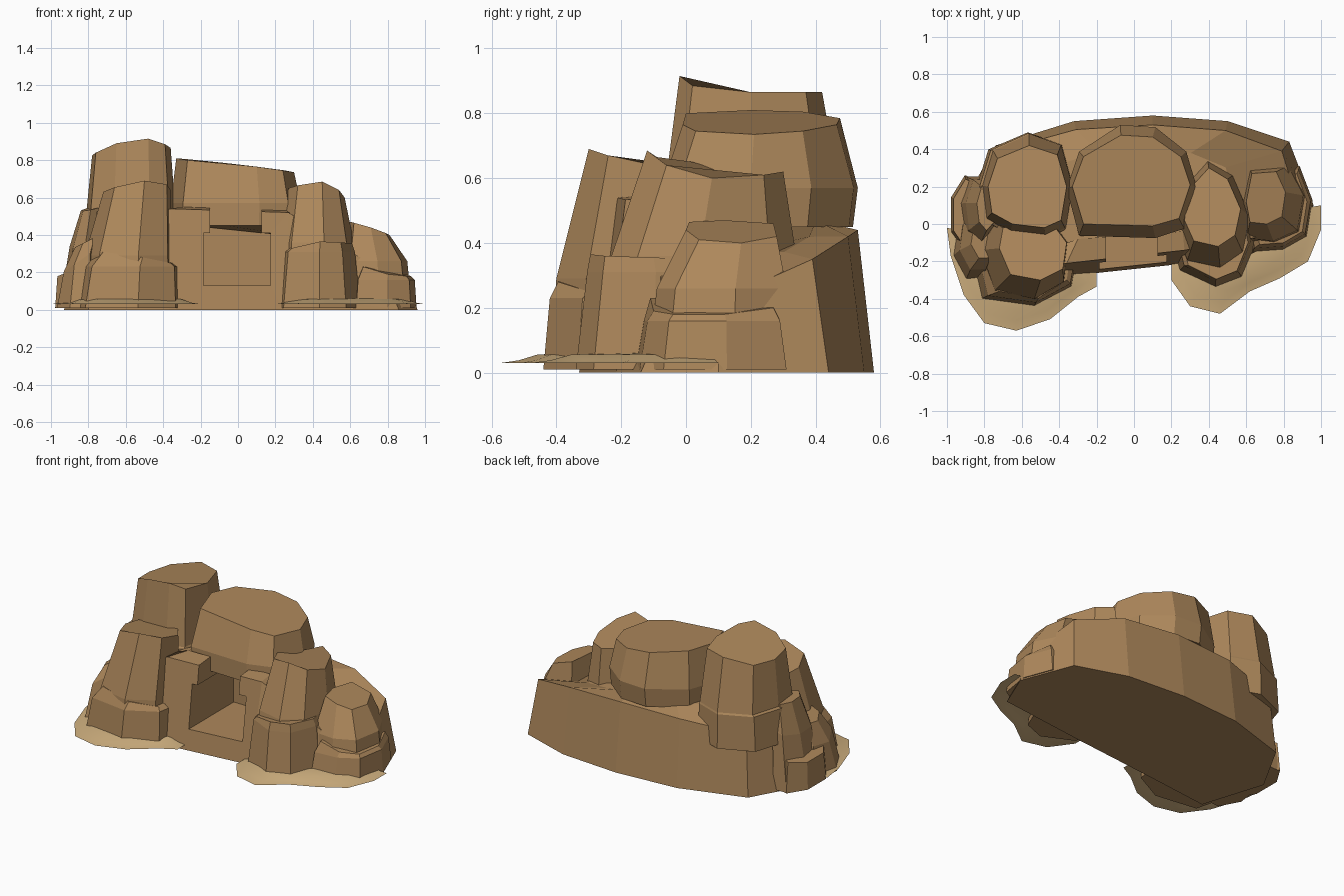
import bpy, bmesh, math, random

random.seed(4)


def material(name, rgb):
    m = bpy.data.materials.new(name)
    m.diffuse_color = (*rgb, 1)
    return m


ROCK = material("brown rock", (0.42, 0.245, 0.105))
SAND = material("pale sand", (0.62, 0.43, 0.21))


def make(name, verts, faces, mat):
    me = bpy.data.meshes.new(name)
    me.from_pydata(verts, [], faces)
    bm = bmesh.new()
    bm.from_mesh(me)
    bmesh.ops.recalc_face_normals(bm, faces=bm.faces)
    bm.to_mesh(me)
    bm.free()
    me.materials.append(mat)
    ob = bpy.data.objects.new(name, me)
    bpy.context.collection.objects.link(ob)
    return ob


def loft(name, rings, mat=ROCK):
    """Closed solid through rings of equal point count."""
    n = len(rings[0])
    faces = [list(range(n)), [(len(rings) - 1) * n + i for i in range(n)]]
    for k in range(len(rings) - 1):
        for i in range(n):
            j = (i + 1) % n
            faces.append([k * n + i, k * n + j, (k + 1) * n + j, (k + 1) * n + i])
    return make(name, [p for r in rings for p in r], faces, mat)


def rock(name, n, turn, *rings):
    """Each ring: centre x, y, radius x, y, height, slope in x, slope in y."""
    wob = [1.05 + random.uniform(-0.05, 0.05) for _ in range(n)]
    out = []
    for cx, cy, rx, ry, z, sx, sy in rings:
        ring = []
        for i in range(n):
            a = math.radians(turn) + 2 * math.pi * i / n
            dx, dy = rx * wob[i] * math.cos(a), ry * wob[i] * math.sin(a)
            ring.append((cx + dx, cy + dy, z + sx * dx + sy * dy))
        out.append(ring)
    return loft(name, out)


def boulder(name, top, *lower):
    """Top outline, then lower rings: height, left, right, front, back limits."""
    xs, ys = [p[0] for p in top], [p[1] for p in top]
    x0, x1, y0, y1 = min(xs), max(xs), min(ys), max(ys)
    rings = [top]
    for z, l, r, f, b in lower:
        rings.append([(l + (x - x0) / (x1 - x0) * (r - l), f + (y - y0) / (y1 - y0) * (b - f), z)
                      for x, y, _ in top])
    return loft(name, rings)


def carve(ob, x0, x1, z0, z1):
    """Cut a cave box running in from the front."""
    y0, y1 = -0.6, 0.22
    box = loft("cave_cutter", [[(x0, y0, z), (x1, y0, z), (x1, y1, z), (x0, y1, z)] for z in (z0, z1)])
    box.hide_render = True
    mod = ob.modifiers.new("cave", 'BOOLEAN')
    mod.operation, mod.solver, mod.object = 'DIFFERENCE', 'EXACT', box
    bpy.context.view_layer.objects.active = ob
    bpy.ops.object.modifier_apply(modifier="cave")
    bpy.data.objects.remove(box)


# Main mound: straight front, rounded back
foot = [(-0.8, -0.33), (-0.37, -0.28), (0.24, -0.215), (0.86, -0.14), (0.96, 0.1), (0.83, 0.44), (0.5, 0.55),
        (0.1, 0.58), (-0.32, 0.55), (-0.74, 0.42), (-0.93, 0.08)]
crest = [(-0.72, -0.23, 0.45), (-0.36, -0.21, 0.54), (0.27, -0.14, 0.52), (0.78, -0.05, 0.2), (0.88, 0.1, 0.22),
         (0.79, 0.39, 0.35), (0.49, 0.5, 0.42), (0.1, 0.53, 0.44), (-0.31, 0.505, 0.43), (-0.71, 0.395, 0.39),
         (-0.81, 0.08, 0.38)]
inner = [(0.62 * x, 0.1 + 0.7 * (y - 0.1), 0.47 - 0.25 * max(0, 0.62 * x - 0.1)) for x, y, z in crest]
inner[1], inner[2] = (-0.3, -0.08, 0.55), (0.26, -0.04, 0.53)
mound = loft("mound", [[(x, y, 0) for x, y in foot], crest, inner])

# Stepped cave opening
carve(mound, -0.185, 0.175, 0.13, 0.41)
carve(mound, -0.15, 0.125, 0.40, 0.62)

# Middle boulder forming the cave roof
boulder("middle_boulder",
        [(-0.33, 0.2, 0.81), (-0.27, 0.36, 0.805), (-0.07, 0.475, 0.785), (0.1, 0.465, 0.765),
         (0.25, 0.36, 0.745), (0.3, 0.21, 0.735), (0.24, 0.03, 0.745), (0.1, -0.01, 0.765), (-0.27, 0.0, 0.8)],
        (0.57, -0.36, 0.335, -0.075, 0.53), (0.45, -0.355, 0.33, -0.075, 0.515))

# Left cluster
boulder("tall_left_boulder",
        [(-0.78, 0.2, 0.825), (-0.73, 0.35, 0.83), (-0.56, 0.42, 0.865), (-0.41, 0.37, 0.865),
         (-0.36, 0.2, 0.865), (-0.39, 0.02, 0.885), (-0.48, -0.02, 0.915), (-0.65, 0.0, 0.89), (-0.76, 0.06, 0.84)],
        (0.53, -0.81, -0.335, -0.07, 0.48), (0.52, -0.825, -0.33, -0.08, 0.485), (0.30, -0.84, -0.32, -0.08, 0.49))
boulder("front_left_boulder",
        [(-0.72, -0.13, 0.63), (-0.70, -0.02, 0.62), (-0.42, -0.02, 0.64), (-0.36, -0.1, 0.64),
         (-0.38, -0.24, 0.67), (-0.50, -0.30, 0.69), (-0.66, -0.27, 0.655)],
        (0.29, -0.82, -0.35, -0.40, 0.03), (0.01, -0.85, -0.34, -0.42, 0.05))
boulder("front_left_ledge",
        [(-0.76, -0.17, 0.31), (-0.70, 0.0, 0.31), (-0.42, 0.0, 0.27), (-0.335, -0.14, 0.25),
         (-0.36, -0.30, 0.25), (-0.51, -0.395, 0.28), (-0.72, -0.36, 0.31)],
        (0.23, -0.83, -0.31, -0.42, 0.0), (0.01, -0.87, -0.30, -0.44, 0.0))
rock("left_side_boulder", 7, 15,
     (-0.85, 0.07, 0.105, 0.20, 0.01, 0, 0),
     (-0.82, 0.08, 0.08, 0.17, 0.36, 0.3, 0.1),
     (-0.79, 0.09, 0.05, 0.12, 0.54, 0.2, 0.05))
rock("left_low_boulder", 7, 40,
     (-0.85, -0.12, 0.115, 0.19, 0.01, 0, 0),
     (-0.835, -0.10, 0.095, 0.155, 0.27, 0.7, 0),
     (-0.80, -0.08, 0.07, 0.11, 0.37, 0.5, 0))
rock("left_foot_stone", 7, 0,
     (-0.88, 0.05, 0.10, 0.20, 0.01, 0, 0),
     (-0.88, 0.05, 0.088, 0.18, 0.21, 0.35, 0))

# Right cluster
boulder("front_right_boulder",
        [(0.27, 0.02, 0.65), (0.29, 0.18, 0.60), (0.40, 0.30, 0.62), (0.50, 0.24, 0.61), (0.57, 0.08, 0.60),
         (0.54, -0.06, 0.64), (0.45, -0.12, 0.685), (0.32, -0.09, 0.665)],
        (0.36, 0.22, 0.62, -0.23, 0.34), (0.01, 0.20, 0.645, -0.29, 0.35))
boulder("front_right_ledge",
        [(0.26, -0.1, 0.33), (0.30, 0.05, 0.34), (0.58, 0.05, 0.35), (0.61, -0.1, 0.355),
         (0.55, -0.25, 0.36), (0.44, -0.295, 0.365), (0.29, -0.22, 0.33)],
        (0.31, 0.235, 0.625, -0.305, 0.07), (0.01, 0.205, 0.655, -0.34, 0.08))
boulder("right_boulder",
        [(0.60, 0.12, 0.47), (0.63, 0.27, 0.46), (0.76, 0.28, 0.42), (0.81, 0.17, 0.40),
         (0.79, 0.04, 0.41), (0.71, 0.0, 0.44), (0.62, 0.01, 0.465)],
        (0.26, 0.57, 0.905, -0.09, 0.31), (0.01, 0.57, 0.93, -0.12, 0.32))
boulder("right_foot_boulder",
        [(0.66, 0.1, 0.235), (0.70, 0.27, 0.21), (0.87, 0.27, 0.20), (0.925, 0.12, 0.18),
         (0.90, -0.04, 0.18), (0.80, -0.10, 0.19), (0.67, -0.11, 0.23)],
        (0.16, 0.63, 0.945, -0.13, 0.29), (0.01, 0.62, 0.955, -0.155, 0.31))


# Sand aprons: thin sheets rising gently to the rocks
def apron(name, outer, cx, cy):
    n = len(outer)
    verts = []
    for t, z in ((0, 0.03), (0.12, 0.038), (0.25, 0.056), (0.5, 0.06)):
        verts += [(x + (cx - x) * t, y + (cy - y) * t, z) for x, y in outer]
    faces = [[k * n + i, k * n + i + 1, k * n + n + i + 1, k * n + n + i] for k in range(3) for i in range(n - 1)]
    ob = make(name, verts, faces, SAND)
    if ob.data.polygons[0].normal.z < 0:
        ob.data.flip_normals()
    ob.data.polygons.foreach_set("use_smooth", [True] * len(ob.data.polygons))


apron("left_sand", [(-1, -0.02), (-0.98, -0.17), (-0.91, -0.38), (-0.8, -0.53), (-0.63, -0.57), (-0.45, -0.51),
                    (-0.3, -0.39), (-0.2, -0.335), (-0.2, -0.26)], -0.6, -0.12)
apron("right_sand", [(1, 0.1), (1, -0.03), (0.93, -0.2), (0.78, -0.29), (0.62, -0.36), (0.46, -0.48),
                     (0.3, -0.44), (0.2, -0.3), (0.2, -0.21)], 0.6, 0.03)
